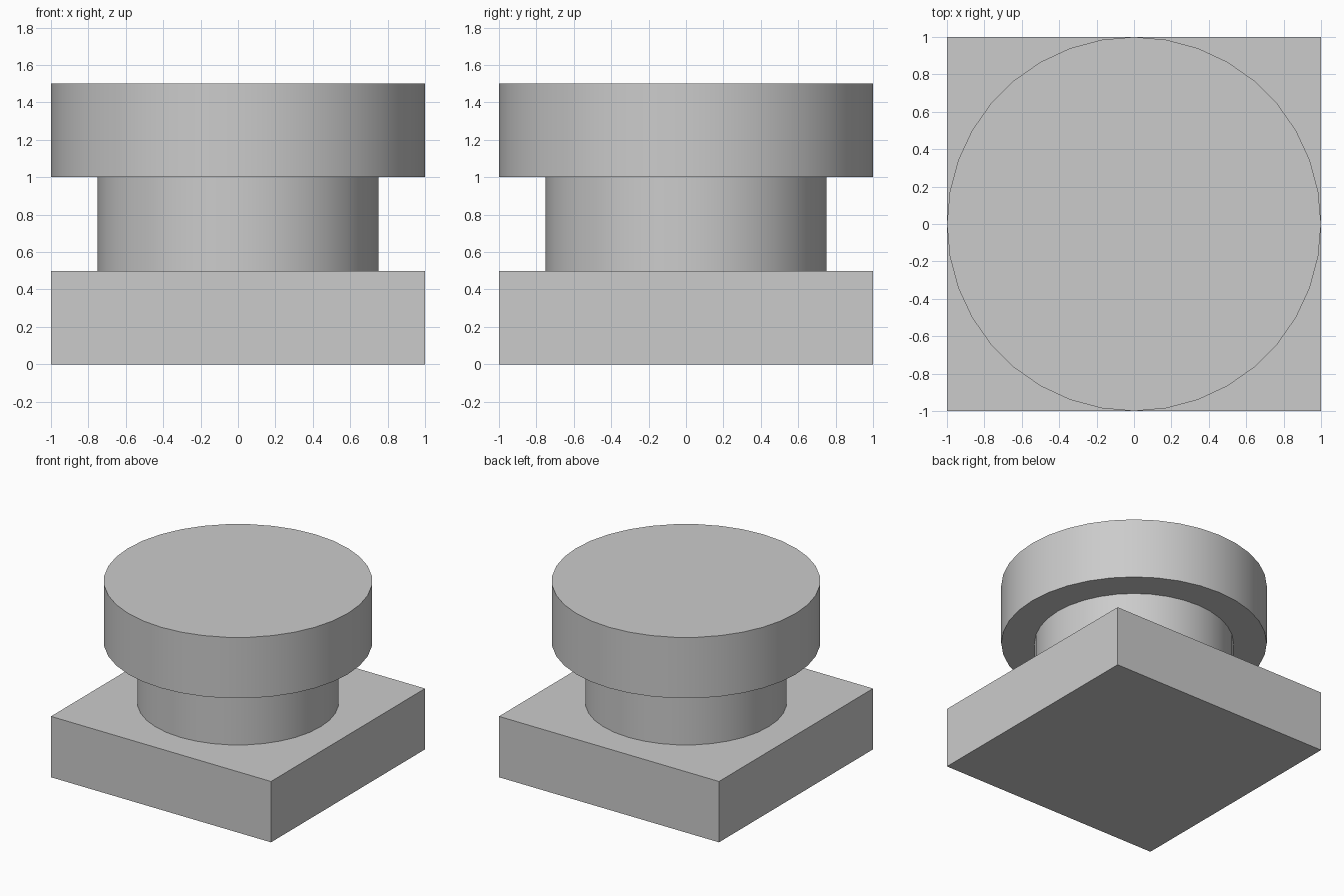
import bpy
import math

cube = bpy.data.objects.get("Cube")
if cube:
    bpy.data.objects.remove(cube, do_unlink=True)

# Single plain grey for every part
grey = bpy.data.materials.new("light_grey")
grey.use_nodes = True
colour = (0.6, 0.6, 0.6, 1.0)
grey.diffuse_color = colour
grey.node_tree.nodes["Principled BSDF"].inputs["Base Color"].default_value = colour

HEIGHT = 0.5  # each tier is equally tall


def finish(name):
    obj = bpy.context.object
    obj.name = name
    obj.data.name = name
    obj.data.materials.append(grey)
    return obj


def disc(name, radius, tier):
    bpy.ops.mesh.primitive_cylinder_add(
        vertices=36, radius=radius, depth=HEIGHT,
        location=(0, 0, (tier + 0.5) * HEIGHT))
    bpy.ops.object.shade_smooth_by_angle(angle=math.radians(30))
    return finish(name)


# Square base slab
bpy.ops.mesh.primitive_cube_add(size=2, location=(0, 0, HEIGHT / 2))
base = finish("square_base")
for vert in base.data.vertices:
    vert.co.z *= HEIGHT / 2

# Narrow neck and wide round cap
disc("round_neck", 0.75, 1)
disc("round_cap", 1.0, 2)
